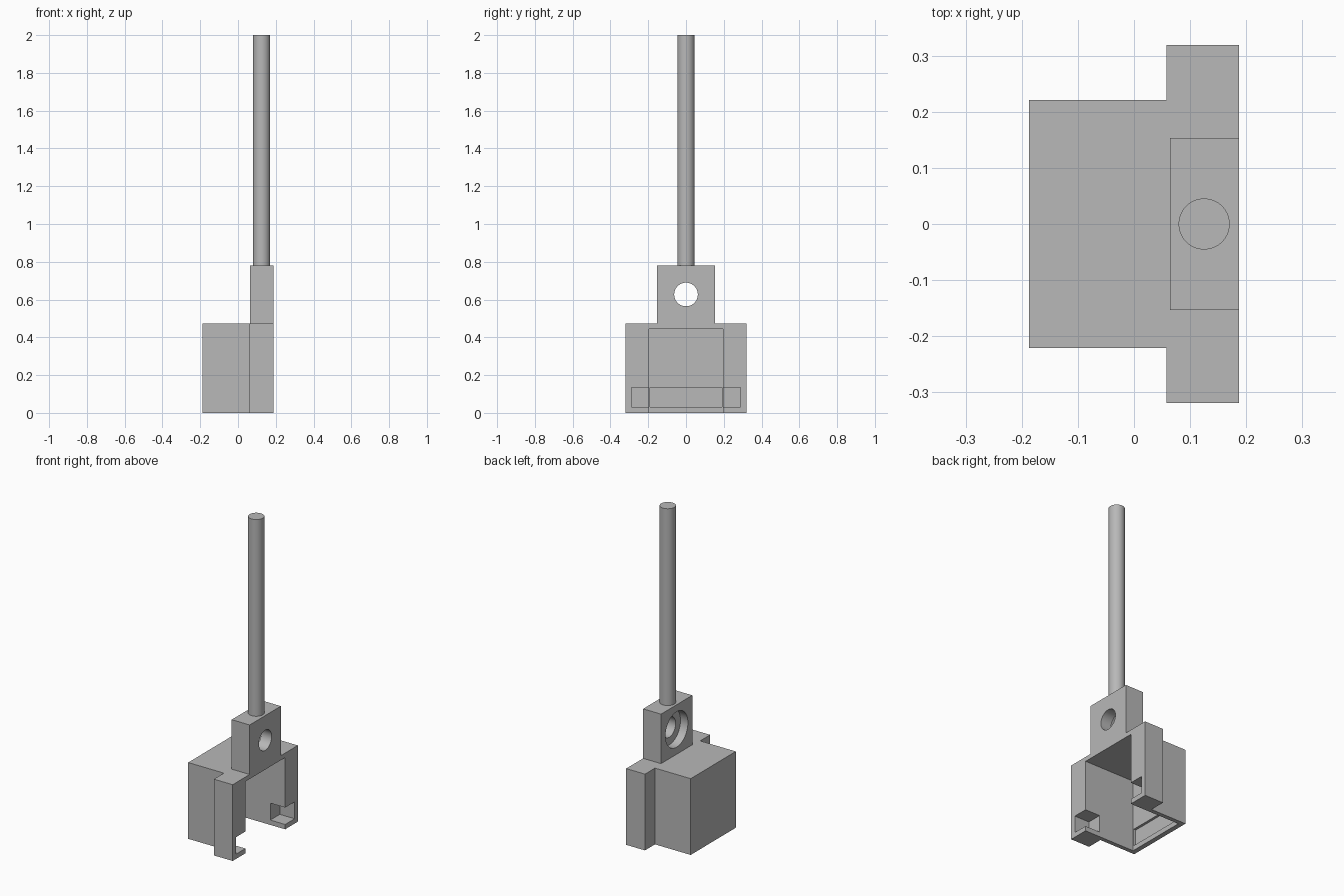
import bpy, bmesh, math
from mathutils import Matrix, Vector

cube = bpy.data.objects.get("Cube")
if cube:
    bpy.data.objects.remove(cube, do_unlink=True)

grey = bpy.data.materials.new("plain_grey")
grey.use_nodes = True
grey.diffuse_color = (0.48, 0.48, 0.48, 1)
grey.node_tree.nodes["Principled BSDF"].inputs["Base Color"].default_value = grey.diffuse_color


def finish(name, bm):
    bmesh.ops.recalc_face_normals(bm, faces=bm.faces)
    mesh = bpy.data.meshes.new(name)
    bm.to_mesh(mesh)
    bm.free()
    mesh.materials.append(grey)
    obj = bpy.data.objects.new(name, mesh)
    bpy.context.scene.collection.objects.link(obj)
    return obj


def box(name, low, high):
    low, high = Vector(low), Vector(high)
    bm = bmesh.new()
    bmesh.ops.create_cube(bm, size=1)
    bmesh.ops.scale(bm, vec=high - low, verts=bm.verts)
    bmesh.ops.translate(bm, vec=(low + high) / 2, verts=bm.verts)
    return finish(name, bm)


def cylinder(name, radius, start, end):
    start, end = Vector(start), Vector(end)
    axis = end - start
    turn = axis.to_track_quat("Z", "Y").to_matrix().to_4x4()
    bm = bmesh.new()
    bmesh.ops.create_cone(bm, cap_ends=True, segments=64, radius1=radius,
                          radius2=radius, depth=axis.length,
                          matrix=Matrix.Translation((start + end) / 2) @ turn)
    return finish(name, bm)


def prism(name, outline, height):
    bm = bmesh.new()
    face = bm.faces.new([bm.verts.new((x, y, 0)) for x, y in outline])
    top = bmesh.ops.extrude_face_region(bm, geom=[face])["geom"]
    bmesh.ops.translate(bm, vec=(0, 0, height),
                        verts=[v for v in top if isinstance(v, bmesh.types.BMVert)])
    return finish(name, bm)


def select_only(obj):
    bpy.ops.object.select_all(action="DESELECT")
    obj.select_set(True)
    bpy.context.view_layer.objects.active = obj


def combine(target, tool, operation):
    tool.hide_render = True
    mod = target.modifiers.new(tool.name, "BOOLEAN")
    mod.operation, mod.solver, mod.object = operation, "EXACT", tool
    select_only(target)
    bpy.ops.object.modifier_apply(modifier=mod.name)
    bpy.data.objects.remove(tool, do_unlink=True)


# Housing with side flanges, and the ear on top
EDGE, STEP, SIDE, FLANGE, TOP = 0.187, 0.058, 0.221, 0.319, 0.473
half = [(-EDGE, SIDE), (STEP, SIDE), (STEP, FLANGE), (EDGE, FLANGE)]
bracket = prism("bracket", half + [(x, -y) for x, y in reversed(half)], TOP)
combine(bracket, box("ear", (0.064, -0.153, TOP - 0.015), (EDGE, 0.153, 0.78)), "UNION")

# Cavity open to the side and below, the flange slots, and the back wall groove
combine(bracket, box("cavity", (-0.157, -0.195, -0.1), (0.3, 0.195, 0.445)), "DIFFERENCE")
combine(bracket, box("flange_slots", (0.085, -0.288, 0.03), (0.3, 0.288, 0.135)), "DIFFERENCE")
combine(bracket, box("back_groove", (-0.172, -0.19, 0.03), (0, 0.19, 0.135)), "DIFFERENCE")

# Ear hole with a wider counterbore
combine(bracket, cylinder("ear_hole", 0.0625, (0, 0, 0.627), (0.3, 0, 0.627)), "DIFFERENCE")
combine(bracket, cylinder("counterbore", 0.11, (0, 0, 0.627), (0.115, 0, 0.627)), "DIFFERENCE")

# Upright rod
rod = cylinder("rod", 0.0455, (0.125, 0, 0.78), (0.125, 0, 2))

for part in (bracket, rod):
    select_only(part)
    bpy.ops.object.shade_smooth_by_angle(angle=math.radians(30))
